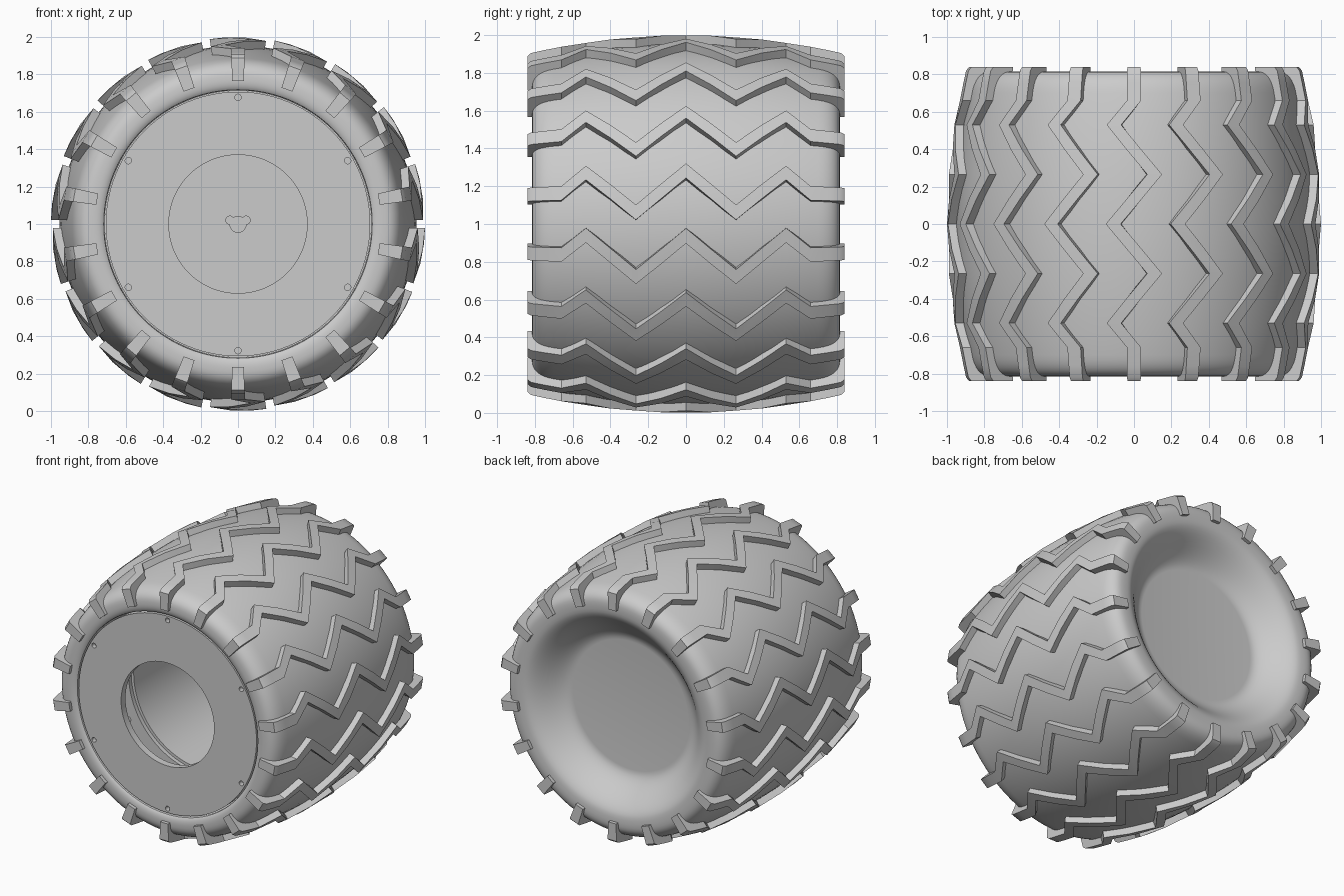
import bpy, bmesh, math
from math import sin, cos, pi, radians
from mathutils import Matrix

old = bpy.data.objects.get("Cube")
if old:
    bpy.data.objects.remove(old, do_unlink=True)

CENTRE_Z = 1.0
LUGS = 18

grey = bpy.data.materials.new("rubber grey")
grey.use_nodes = True
COLOUR = (0.6, 0.6, 0.6, 1)
grey.diffuse_color = COLOUR
for node in grey.node_tree.nodes:
    if node.type == 'BSDF_PRINCIPLED':
        node.inputs["Base Color"].default_value = COLOUR


def polar(r, y, a):
    return (r * cos(a), y, CENTRE_Z + r * sin(a))


def finish(bm, name, smooth=True):
    bmesh.ops.remove_doubles(bm, verts=bm.verts, dist=1e-5)
    bmesh.ops.recalc_face_normals(bm, faces=bm.faces)
    mesh = bpy.data.meshes.new(name)
    bm.to_mesh(mesh)
    bm.free()
    mesh.materials.append(grey)
    ob = bpy.data.objects.new(name, mesh)
    bpy.context.collection.objects.link(ob)
    if smooth:
        shade(ob)
    return ob


def shade(ob):
    bpy.ops.object.select_all(action='DESELECT')
    ob.select_set(True)
    bpy.context.view_layer.objects.active = ob
    bpy.ops.object.shade_smooth_by_angle(angle=radians(30))


def lathe(name, profile, closed=False, seg=96):
    """Turn (radius, y) points about the wheel axis."""
    bm = bmesh.new()
    rings = [[bm.verts.new(polar(r, y, 2 * pi * i / seg)) for i in range(seg)]
             for r, y in profile]
    pairs = list(zip(rings, rings[1:]))
    if closed:
        pairs.append((rings[-1], rings[0]))
    for a, b in pairs:
        for i in range(seg):
            j = (i + 1) % seg
            bm.faces.new((a[i], a[j], b[j], b[i]))
    return finish(bm, name)


def cylinder(name, x, z, r, y0, y1, seg=24):
    bm = bmesh.new()
    place = Matrix.Translation((x, (y0 + y1) / 2, z)) @ Matrix.Rotation(pi / 2, 4, 'X')
    bmesh.ops.create_cone(bm, cap_ends=True, segments=seg, radius1=r, radius2=r,
                          depth=y1 - y0, matrix=place)
    return finish(bm, name)


def drill(ob, x, z, r, y0, y1):
    """Cut a round hole parallel to the axle."""
    cutter = cylinder("hole_cutter", x, z, r, y0, y1)
    cutter.hide_render = True
    mod = ob.modifiers.new("hole", 'BOOLEAN')
    mod.operation, mod.solver, mod.object = 'DIFFERENCE', 'EXACT', cutter
    bpy.context.view_layer.objects.active = ob
    bpy.ops.object.modifier_apply(modifier=mod.name)
    bpy.data.objects.remove(cutter, do_unlink=True)


def bend(a, b, c, n=8):
    """Quadratic curve from a to c, pulled towards b."""
    out = []
    for i in range(n + 1):
        t = i / n
        out.append(tuple((1 - t) ** 2 * p + 2 * t * (1 - t) * q + t * t * s
                         for p, q, s in zip(a, b, c)))
    return out


def crown(y):
    return 0.14 * y * y


# Tyre: cavity, front lip, crowned tread, rear lip and dished back
SHOULDER = 0.70
edge = 0.955 - crown(SHOULDER)
front = [(0, 0.50), (0.55, 0.50), (0.55, -0.40), (0.57, -0.40), (0.57, -0.42),
         (0.715, -0.42), (0.715, -0.79)]
front += bend((0.718, -0.80), (0.735, -0.815), (0.77, -0.815), 5)
front += bend((0.79, -0.814), (0.865, -0.81), (edge, -SHOULDER))
tread = [(0.955 - crown(y), y) for y in (SHOULDER * i / 8 for i in range(-7, 8))]
back = bend((edge, SHOULDER), (0.865, 0.81), (0.79, 0.814))
back += [(0.765, 0.815)]
for i in range(15):
    t = i / 14
    back.append((0.74 - 0.28 * t, 0.72 + 0.093 * cos(pi * t)))
back.append((0, 0.627))
lathe("tyre", front + tread + back)

# Front plate with its opening, and the hub floor behind it
plate = lathe("front_plate", [(0.37, -0.80), (0.707, -0.80), (0.707, -0.75), (0.37, -0.75)],
              closed=True)
floor = cylinder("hub_floor", 0, CENTRE_Z, 0.549, 0.42, 0.499, 96)
flange = lathe("inner_flange", [(0.57, -0.43), (0.714, -0.43), (0.714, -0.40), (0.57, -0.40)],
               closed=True)

# Screw holes in the plate and flange
for k in range(6):
    a = radians(90 + 60 * k)
    x, z = 0.677 * cos(a), CENTRE_Z + 0.677 * sin(a)
    drill(plate, x, z, 0.017, -0.85, -0.765)
    drill(flange, x * 0.97, CENTRE_Z + (z - CENTRE_Z) * 0.97, 0.017, -0.48, -0.415)

# Three-lobed axle socket
for x, z, r in ((-0.043, 1.02, 0.022), (0.043, 1.02, 0.022), (0, 0.998, 0.043)):
    drill(floor, x, z, r, 0.38, 0.48)
for ob in (plate, floor, flange):
    shade(ob)


# Zigzag tread bars wrapping over both shoulders
def zigzag(y):
    y = abs(y)
    if y > 0.53:
        return 6.4 * max(0, (0.66 - y) / 0.13)
    return 6.4 * (abs(y - 0.265) / 0.1325 - 1)


half = [0.133, 0.265, 0.4, 0.53, 0.66, 0.75, 0.76, 0.82, 0.84]
stations = [-y for y in reversed(half)] + [0] + half
HALF_WIDTH = radians(2.3)

bm = bmesh.new()
for k in range(LUGS):
    sections = []
    for y in stations:
        a = radians(90 + 360 / LUGS * k + zigzag(y))
        top = 1 - crown(y) - (0.012 if abs(y) > 0.83 else 0)
        root = 0.765 if abs(y) > 0.755 else top - 0.09
        sections.append([bm.verts.new(polar(r, y, a + s * HALF_WIDTH))
                         for r, s in ((root, -1), (top, -1), (top, 1), (root, 1))])
    for a, b in zip(sections, sections[1:]):
        for i in range(4):
            j = (i + 1) % 4
            bm.faces.new((a[i], a[j], b[j], b[i]))
    bm.faces.new(sections[0])
    bm.faces.new(sections[-1])
finish(bm, "tread_bars")
